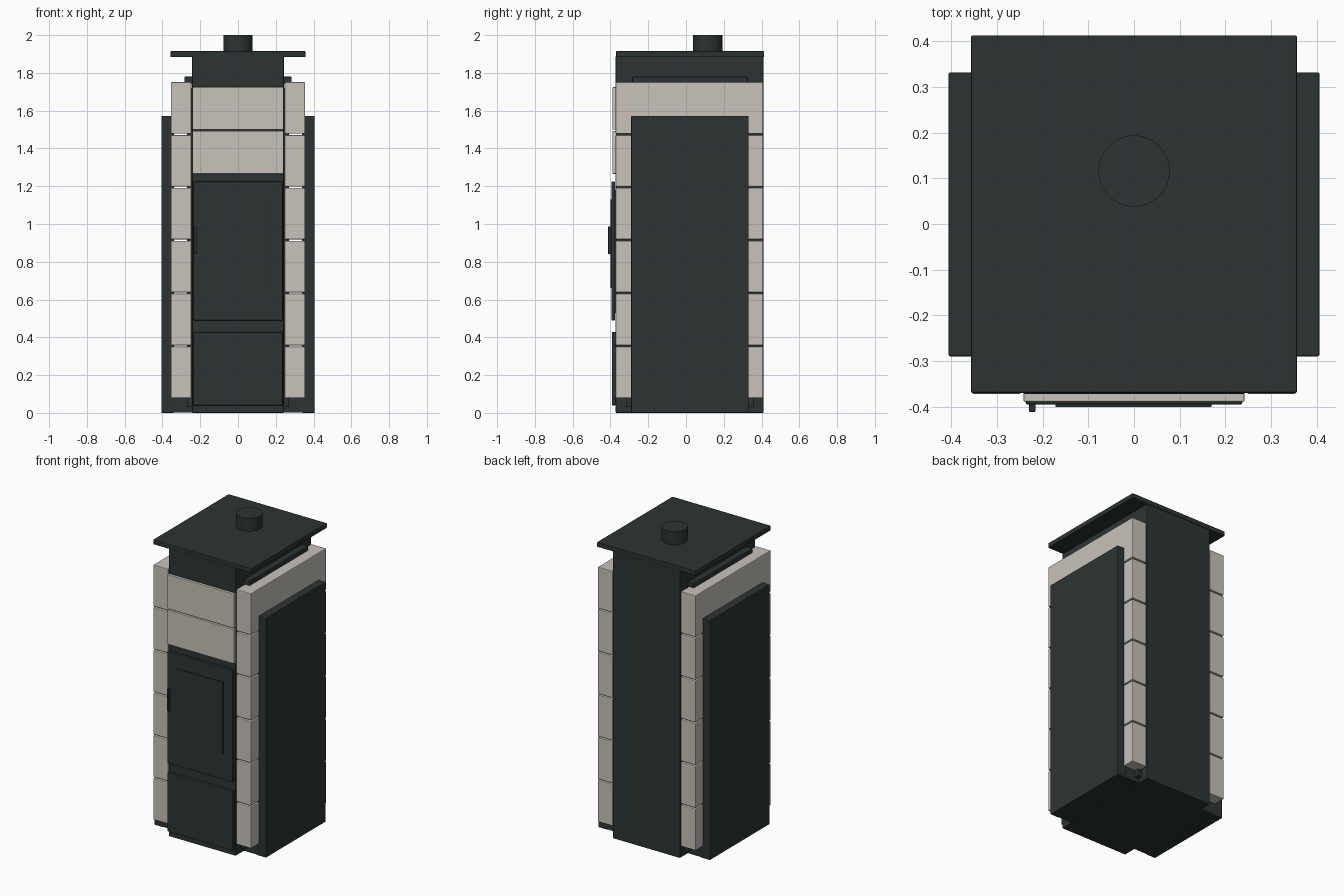
import bpy

if "Cube" in bpy.data.objects:
    bpy.data.objects.remove(bpy.data.objects["Cube"])


def material(name, rgb):
    m = bpy.data.materials.new(name)
    m.diffuse_color = (*rgb, 1)
    m.use_nodes = True
    m.node_tree.nodes["Principled BSDF"].inputs["Base Color"].default_value = m.diffuse_color
    return m


STEEL = material("dark steel", (0.025, 0.034, 0.033))
STONE = material("pale stone", (0.58, 0.545, 0.49))


def finish(ob, name, mat, bevel):
    ob.name = name
    ob.data.materials.append(mat)
    if bevel:
        b = ob.modifiers.new("edge", 'BEVEL')
        b.width = bevel
        b.segments = 2
    return ob


def box(name, x, y, z, mat=STEEL, bevel=0.004):
    """Box from (low, high) ranges on each axis."""
    lo, hi = zip(x, y, z)
    bpy.ops.mesh.primitive_cube_add(
        size=1, location=[(a + b) / 2 for a, b in zip(lo, hi)])
    ob = bpy.context.object
    ob.scale = [b - a for a, b in zip(lo, hi)]
    bpy.ops.object.transform_apply(location=False, rotation=False, scale=True)
    return finish(ob, name, mat, bevel)


def sides(name, x, y, z, mat=STEEL, bevel=0.004):
    """The same box on the right and mirrored on the left."""
    box(name + "_right", x, y, z, mat, bevel)
    box(name + "_left", (-x[1], -x[0]), y, z, mat, bevel)


# Firebox body, cover plate and flue
box("body", (-0.243, 0.243), (-0.372, 0.41), (0.0, 1.89))
box("cover_plate", (-0.357, 0.357), (-0.37, 0.413), (1.883, 1.915))
bpy.ops.mesh.primitive_cylinder_add(
    vertices=48, radius=0.078, depth=0.1, location=(0, 0.116, 1.95))
flue = finish(bpy.context.object, "flue_pipe", STEEL, 0)
bpy.ops.object.shade_smooth_by_angle()

# Side panels, plinth and stone carriers
sides("side_panel", (0.34, 0.406), (-0.29, 0.332), (0.0, 1.573))
sides("side_plinth", (0.23, 0.35), (-0.289, 0.331), (0.002, 0.08))
sides("carrier_core", (0.235, 0.27), (-0.315, 0.36), (0.03, 1.72))
sides("top_rail", (0.235, 0.284), (-0.285, 0.325), (1.74, 1.78))

# Stacked side stones, six courses high
base, pitch = 0.075, 0.28
for i in range(6):
    z = base + i * pitch
    sides(f"side_stone_{i + 1}", (0.247, 0.355), (-0.372, 0.408),
          (z + 0.003, z + pitch - 0.004), STONE, 0.005)

# Stones above the door
for i, z in enumerate(((1.266, 1.492), (1.499, 1.724))):
    box(f"front_stone_{i + 1}", (-0.242, 0.242), (-0.389, -0.36), z, STONE, 0.003)

# Door with window and handle, drawer below
box("door", (-0.237, 0.237), (-0.395, -0.376), (0.49, 1.224))
box("door_hinge_block", (-0.2, 0.2), (-0.38, -0.36), (0.53, 1.18), bevel=0)
box("door_window", (-0.172, 0.17), (-0.401, -0.393), (0.66, 1.13), bevel=0.002)
box("door_handle", (-0.23, -0.216), (-0.412, -0.39), (0.84, 0.988), bevel=0.003)
box("drawer", (-0.237, 0.237), (-0.393, -0.373), (0.04, 0.428))
